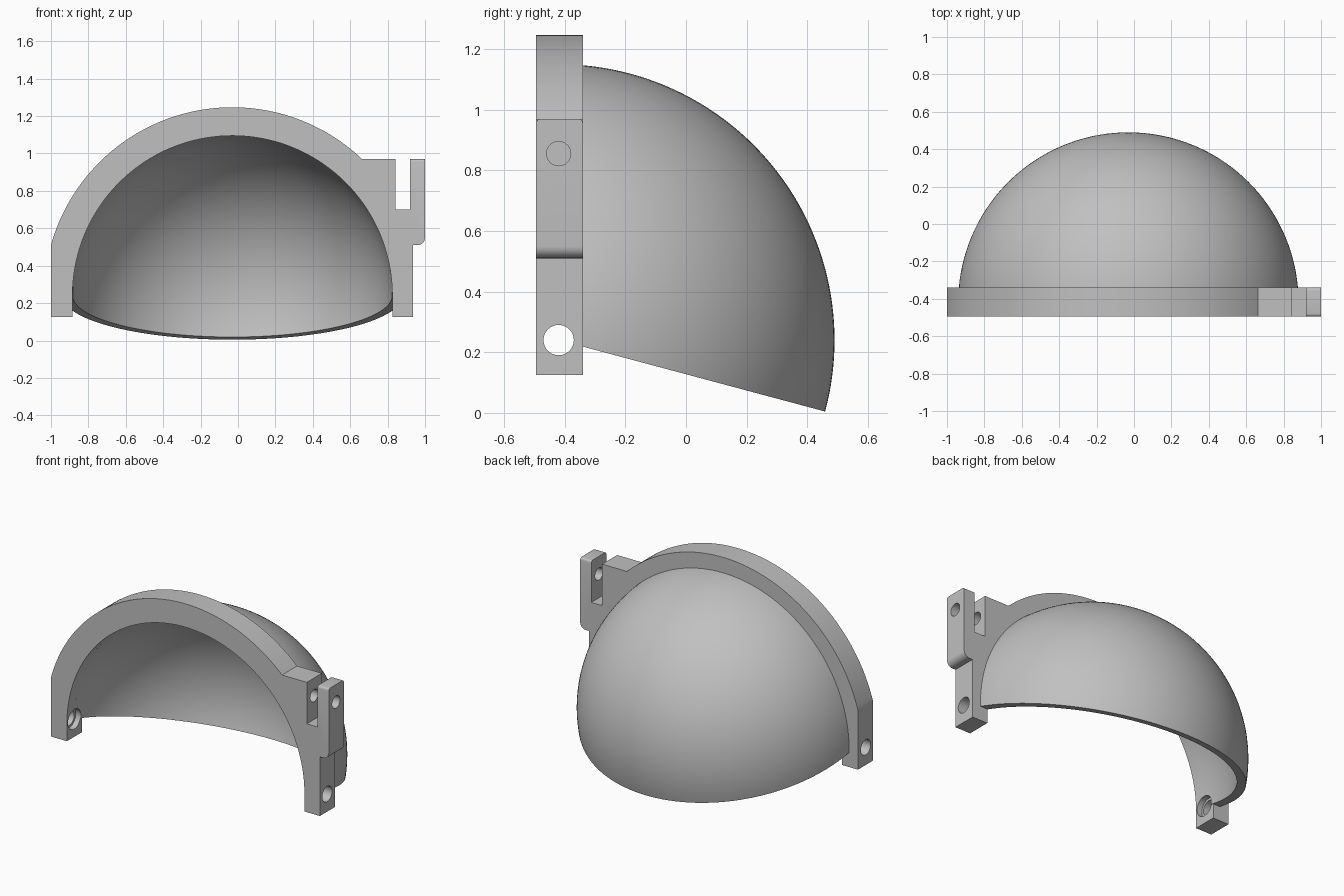
import bpy, bmesh
from math import sin, cos, pi, radians, sqrt
from mathutils import Matrix, Vector

cube = bpy.data.objects.get("Cube")
if cube:
    bpy.data.objects.remove(cube, do_unlink=True)

CENTRE = Vector((-0.03, -0.42, 0.24))
R_IN, R_DOME, R_FRAME = 0.855, 0.91, 1.007
FRONT, BACK = -0.495, -0.34

grey = bpy.data.materials.new("plain grey")
grey.use_nodes = True
grey.diffuse_color = (0.53, 0.53, 0.53, 1)
grey.node_tree.nodes["Principled BSDF"].inputs["Base Color"].default_value = grey.diffuse_color


def make_object(name, bm):
    bmesh.ops.recalc_face_normals(bm, faces=bm.faces)
    mesh = bpy.data.meshes.new(name)
    bm.to_mesh(mesh)
    bm.free()
    mesh.materials.append(grey)
    ob = bpy.data.objects.new(name, mesh)
    bpy.context.collection.objects.link(ob)
    return ob


def arc(cx, cz, r, start, end, steps):
    angles = [start + (end - start) * i / steps for i in range(steps + 1)]
    return [(cx + r * cos(a), cz + r * sin(a)) for a in angles]


# Arched frame with legs and the slotted clamp, as one extruded outline
cx, cz = CENTRE.x, CENTRE.z
top, foot = 0.97, 0.125
a_right = math_right = None
dz = top - cz
right_x = sqrt(R_FRAME ** 2 - dz ** 2)
left_z = sqrt(R_FRAME ** 2 - (1 + cx) ** 2)
from math import atan2
outline = [(-1, foot)]
outline += arc(cx, cz, R_FRAME, atan2(left_z, -1 - cx), atan2(dz, right_x), 72)
outline += [(0.842, top), (0.842, 0.70), (0.92, 0.70), (0.92, top), (1, top)]
outline += arc(0.96, 0.55, 0.04, 0, -pi / 2, 8)
outline += [(0.936, 0.51), (0.936, foot), (cx + R_IN, foot)]
outline += arc(cx, cz, R_IN, 0, pi, 96)
outline += [(cx - R_IN, foot)]

bm = bmesh.new()
face = bm.faces.new([bm.verts.new((x, FRONT, z)) for x, z in outline])
ext = bmesh.ops.extrude_face_region(bm, geom=[face])
bmesh.ops.translate(bm, vec=(0, BACK - FRONT, 0),
                    verts=[v for v in ext["geom"] if isinstance(v, bmesh.types.BMVert)])
# Rounded top corners of the clamp tab
corners = [e for e in bm.edges
           if all(v.co.x > 0.91 and v.co.z > top - 0.001 for v in e.verts)
           and abs(e.verts[0].co.y - e.verts[1].co.y) < 0.001]
bmesh.ops.bevel(bm, geom=corners, offset=0.015, segments=4, profile=0.5, affect="EDGES")
frame = make_object("frame", bm)

# Dome shell, a half ring swept around the side-to-side axis
bm = bmesh.new()
ring = arc(cx, cz, R_DOME, 0, pi, 72) + arc(cx, cz, R_IN, pi, 0, 72)
face = bm.faces.new([bm.verts.new((x, CENTRE.y, z)) for x, z in ring])
bmesh.ops.spin(bm, geom=[face] + face.edges[:] + face.verts[:], cent=CENTRE,
               axis=(1, 0, 0), angle=radians(-105), steps=56)
bmesh.ops.remove_doubles(bm, verts=bm.verts, dist=0.0001)
bmesh.ops.dissolve_degenerate(bm, edges=bm.edges, dist=0.0001)
dome = make_object("dome", bm)


# Drilled holes along the side-to-side axis
def drill(name, x0, x1, z, r, targets):
    bm = bmesh.new()
    place = Matrix.Translation(((x0 + x1) / 2, CENTRE.y, z)) @ Matrix.Rotation(pi / 2, 4, "Y")
    bmesh.ops.create_cone(bm, cap_ends=True, segments=32, radius1=r, radius2=r,
                          depth=x1 - x0, matrix=place)
    cutter = make_object(name, bm)
    cutter.hide_render = True
    cutter.hide_set(True)
    for ob in targets:
        mod = ob.modifiers.new(name, "BOOLEAN")
        mod.operation, mod.solver, mod.object = "DIFFERENCE", "EXACT", cutter
    return cutter


cutters = [
    drill("left_pivot_cutter", 0.7, 1.1, cz, 0.05, [frame, dome]),
    drill("right_pivot_cutter", -1.1, -0.7, cz, 0.05, [frame, dome]),
    drill("right_recess_cutter", -0.92, -0.7, cz, 0.065, [frame, dome]),
    drill("clamp_screw_cutter", 0.7, 1.1, 0.855, 0.04, [frame]),
]

# Apply the cuts and shade the curved faces
for ob in (frame, dome):
    bpy.ops.object.select_all(action="DESELECT")
    ob.select_set(True)
    bpy.context.view_layer.objects.active = ob
    for mod in list(ob.modifiers):
        bpy.ops.object.modifier_apply(modifier=mod.name)
    bpy.ops.object.shade_smooth_by_angle(angle=radians(25))
for cutter in cutters:
    bpy.data.objects.remove(cutter, do_unlink=True)
